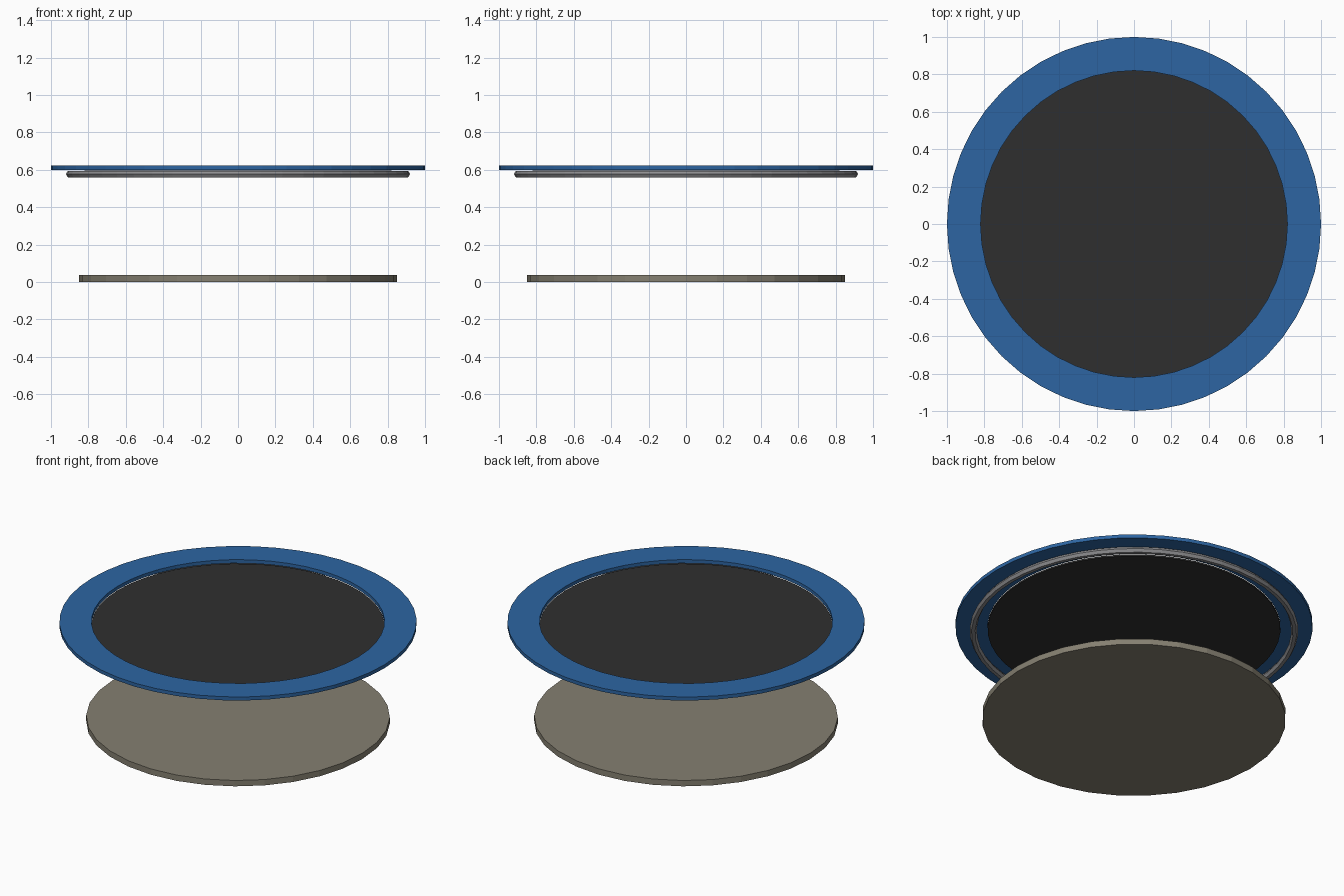
import bpy, math

if "Cube" in bpy.data.objects:
    bpy.data.objects.remove(bpy.data.objects["Cube"])


def material(name, rgb):
    m = bpy.data.materials.new(name)
    m.diffuse_color = (*rgb, 1)
    m.use_nodes = True
    m.node_tree.nodes["Principled BSDF"].inputs["Base Color"].default_value = m.diffuse_color
    return m


BLUE = material("pad blue", (0.026, 0.13, 0.36))
BLACK = material("mat black", (0.028, 0.028, 0.028))
STEEL = material("frame steel", (0.27, 0.27, 0.28))
STONE = material("base stone", (0.235, 0.215, 0.165))


def lathe(name, profile, sides, mat):
    """Sweep a closed (radius, z) profile around the z axis."""
    n = len(profile)
    verts = [(r * math.cos(2 * math.pi * i / sides), r * math.sin(2 * math.pi * i / sides), z)
             for i in range(sides) for r, z in profile]
    faces = [(i * n + j, (i + 1) % sides * n + j,
              (i + 1) % sides * n + (j + 1) % n, i * n + (j + 1) % n)
             for i in range(sides) for j in range(n)]
    me = bpy.data.meshes.new(name)
    me.from_pydata(verts, [], faces)
    me.materials.append(mat)
    ob = bpy.data.objects.new(name, me)
    bpy.context.collection.objects.link(ob)
    return ob


def disc(name, radius, z0, z1, sides, mat):
    bpy.ops.mesh.primitive_cylinder_add(vertices=sides, radius=radius, depth=z1 - z0,
                                        location=(0, 0, (z0 + z1) / 2))
    ob = bpy.context.object
    ob.name = name
    ob.data.materials.append(mat)


# Padded safety ring
lathe("edge_pad", [(0.82, 0.60), (1.0, 0.60), (1.0, 0.622), (0.82, 0.622)], 48, BLUE)

# Tubular frame under the pad
tube = [(0.90 + 0.02 * math.cos(k * math.pi / 3), 0.577 + 0.02 * math.sin(k * math.pi / 3))
        for k in range(6)]
lathe("frame_tube", tube, 48, STEEL)

# Jumping mat
disc("jump_mat", 0.82, 0.587, 0.597, 48, BLACK)

# Ground disc
disc("ground_disc", 0.85, 0.0, 0.036, 32, STONE)
